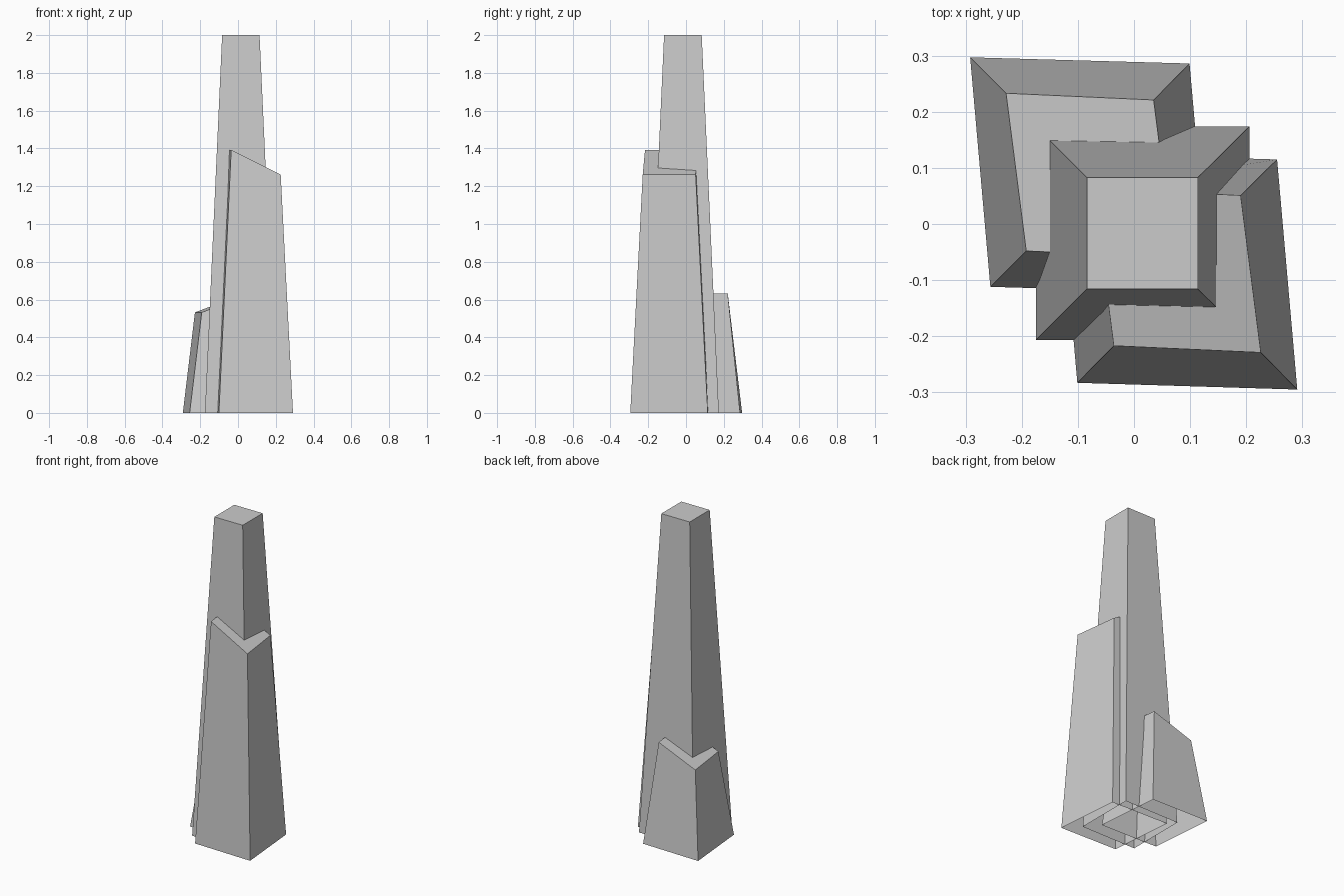
import bpy
from mathutils import Vector

if "Cube" in bpy.data.objects:
    bpy.data.objects.remove(bpy.data.objects["Cube"])


def fourth(a, b, c):
    # opposite corner of a parallelogram with corner b between a and c
    return tuple(Vector(a) + Vector(c) - Vector(b))


def tapered_block(name, base, top):
    """Four tapering walls and a roof, open underneath."""
    base = [(x, y, 0) for x, y in base]
    verts = base + [fourth(*base)] + top + [fourth(*top)]
    faces = [(i, (i + 1) % 4, 4 + (i + 1) % 4, 4 + i) for i in range(4)]
    faces.append((4, 5, 6, 7))
    mesh = bpy.data.meshes.new(name)
    mesh.from_pydata(verts, [], faces)
    obj = bpy.data.objects.new(name, mesh)
    bpy.context.collection.objects.link(obj)
    return obj


# Each outline gives three corners, counter-clockwise from above
# Tall square spire
tapered_block("main_spire",
              [(-0.175, -0.207), (0.206, -0.207), (0.206, 0.174)],
              [(-0.084, -0.116, 2), (0.114, -0.116, 2), (0.114, 0.083, 2)])

# Mid-height wing with a roof sloping down to the right
tapered_block("front_right_wing",
              [(-0.101, -0.283), (0.291, -0.295), (0.255, 0.115)],
              [(-0.036, -0.217, 1.392), (0.226, -0.229, 1.262), (0.190, 0.051, 1.262)])

# Low wing with a roof sloping down to the left
tapered_block("back_left_wing",
              [(0.099, 0.286), (-0.292, 0.297), (-0.256, -0.112)],
              [(0.035, 0.221, 0.632), (-0.228, 0.233, 0.532), (-0.192, -0.048, 0.532)])
